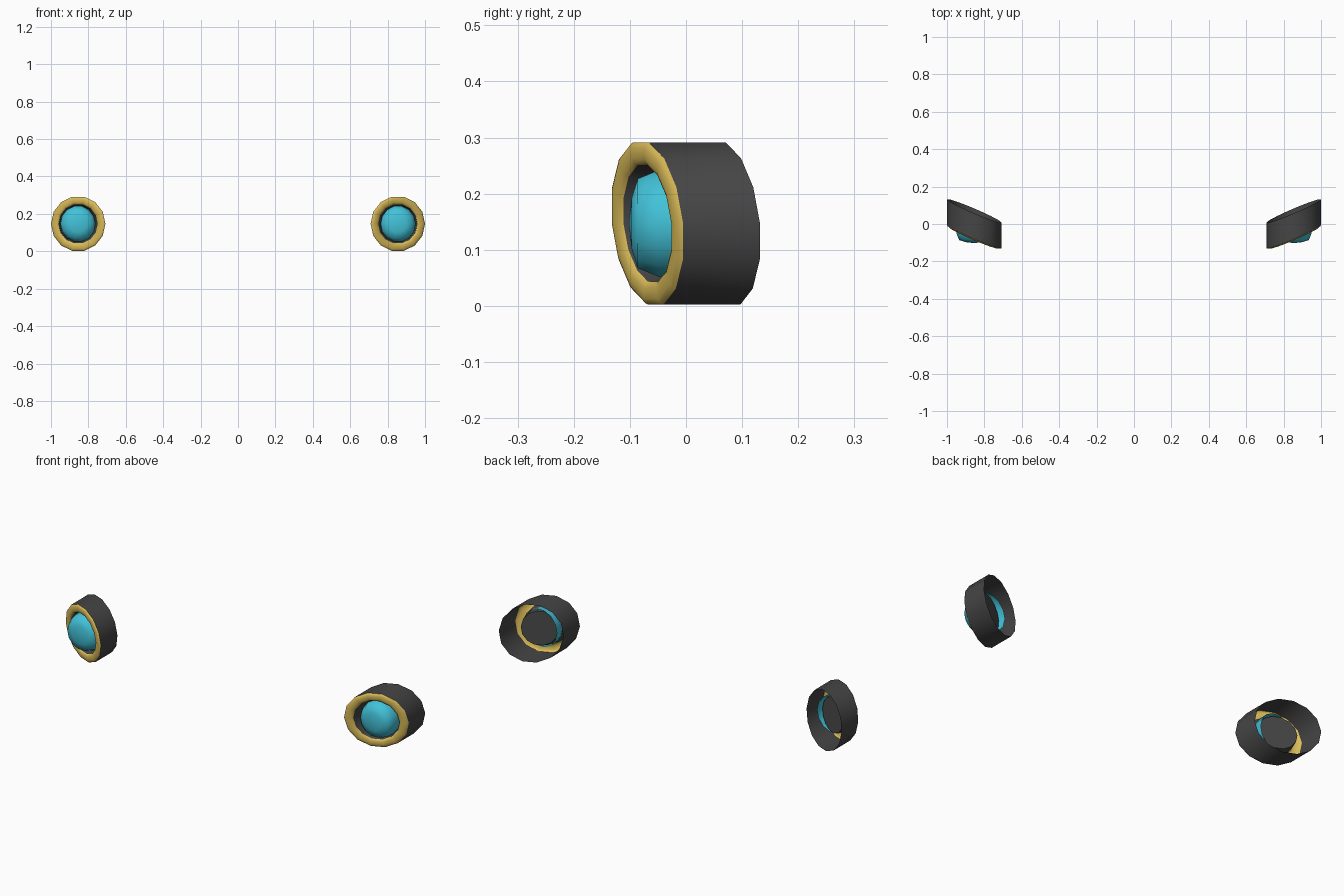
import bpy, bmesh, math

if "Cube" in bpy.data.objects:
    bpy.data.objects.remove(bpy.data.objects["Cube"])

SIDES = 14
CX, CZ = 0.8545, 0.147          # lamp centre
SHEAR_X, SHEAR_Z = 0.425, -0.09  # lamp faces sweep back outwards and downwards


def material(name, rgb):
    m = bpy.data.materials.new(name)
    m.diffuse_color = (*rgb, 1)
    m.use_nodes = True
    m.node_tree.nodes["Principled BSDF"].inputs["Base Color"].default_value = m.diffuse_color
    return m


dark = material("dark grey", (0.06, 0.06, 0.06))
gold = material("gold", (0.72, 0.51, 0.10))
blue = material("light blue", (0.055, 0.54, 0.69))


def lathe(name, profile, side, mat, sides=SIDES, swept=True, angle=40):
    """Spin (radius, y) points round the y axis, shear, place on one side."""
    bm = bmesh.new()
    rings = []
    for r, y in profile:
        ring = []
        for i in range(sides if r > 0 else 1):
            a = 2 * math.pi * i / sides
            x, z = r * math.cos(a), r * math.sin(a) * 1.02
            sy = y + (SHEAR_X * x + SHEAR_Z * z if swept else 0)
            ring.append(bm.verts.new((side * (CX + x), sy, CZ + z)))
        rings.append(ring)
    for a, b in zip(rings, rings[1:]):
        for i in range(sides):
            j = (i + 1) % sides
            if len(b) == 1:
                bm.faces.new((a[i], a[j], b[0]))
            else:
                bm.faces.new((a[i], a[j], b[j], b[i]))
    bmesh.ops.recalc_face_normals(bm, faces=bm.faces)
    me = bpy.data.meshes.new(name)
    bm.to_mesh(me)
    bm.free()
    me.materials.append(mat)
    ob = bpy.data.objects.new(name, me)
    bpy.context.collection.objects.link(ob)
    bpy.ops.object.select_all(action='DESELECT')
    ob.select_set(True)
    bpy.context.view_layer.objects.active = ob
    bpy.ops.object.shade_smooth_by_angle(angle=math.radians(angle))


for side, label in ((-1, "left"), (1, "right")):
    # open-backed housing tube
    lathe(label + "_housing", [(0.1455, 0.07), (0.1455, -0.067)], side, dark)
    # rounded front bezel
    bezel = [(0.125 + 0.0205 * math.cos(t), -0.067 - 0.009 * math.sin(t))
             for t in [math.pi * k / 6 for k in range(7)]]
    lathe(label + "_bezel", bezel, side, gold, angle=60)
    # dark bowl inside the bezel, with a flat bottom
    lathe(label + "_bowl", [(0.1045, -0.067), (0.086, -0.003), (0, -0.003)],
          side, dark)
    # glass dome, facing straight ahead and cutting through the swept bowl
    lathe(label + "_lens", [(0.096, -0.008), (0.095, -0.05), (0.080, -0.086),
                            (0.045, -0.097), (0, -0.102)],
          side, blue, swept=False, angle=60)
